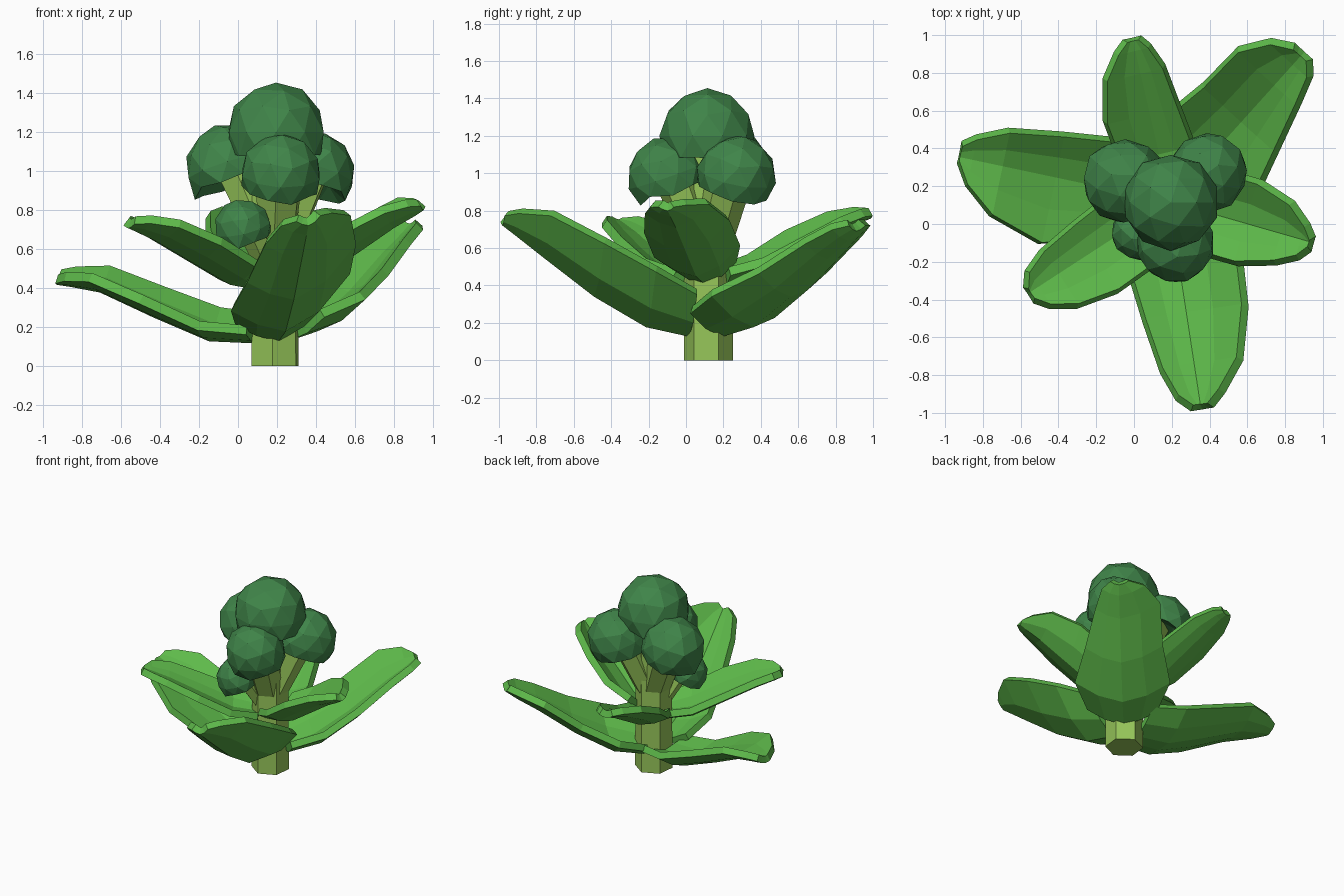
import bpy, bmesh, math, random
from mathutils import Vector

if "Cube" in bpy.data.objects:
    bpy.data.objects.remove(bpy.data.objects["Cube"])

random.seed(4)


def material(name, rgb):
    m = bpy.data.materials.new(name)
    m.diffuse_color = (*rgb, 1)
    m.use_nodes = True
    m.node_tree.nodes["Principled BSDF"].inputs["Base Color"].default_value = m.diffuse_color
    return m


LEAF = material("leaf green", (0.112, 0.49, 0.069))
FLORET = material("floret dark green", (0.05, 0.231, 0.066))
STEM = material("stem pale green", (0.305, 0.56, 0.10))

AX, AY = 0.19, 0.12  # plant axis


def finish(name, bm, mat):
    bmesh.ops.recalc_face_normals(bm, faces=bm.faces[:])
    me = bpy.data.meshes.new(name)
    bm.to_mesh(me)
    bm.free()
    me.materials.append(mat)
    ob = bpy.data.objects.new(name, me)
    bpy.context.collection.objects.link(ob)
    return ob


def tube(name, path, sides=6):
    """Closed faceted tube through horizontal rings (x, y, z, radius)."""
    bm = bmesh.new()
    rings = []
    for x, y, z, r in path:
        rings.append([bm.verts.new((x + r * math.cos(2 * math.pi * i / sides + 0.42),
                                    y + r * math.sin(2 * math.pi * i / sides + 0.42), z))
                      for i in range(sides)])
    for a, b in zip(rings, rings[1:]):
        for i in range(sides):
            j = (i + 1) % sides
            bm.faces.new((a[i], a[j], b[j], b[i]))
    bm.faces.new(rings[0])
    bm.faces.new(rings[-1])
    return finish(name, bm, STEM)


def floret(name, centre, r, tilt):
    """Faceted dome with a jagged rim and a hollowed underside, tilted outward."""
    bm = bmesh.new()
    bmesh.ops.create_icosphere(bm, subdivisions=2, radius=r)
    for v in bm.verts:
        h = v.co.z / r
        if h < -0.6:                      # push underside inward
            v.co.z = -0.15 * r
        elif h < -0.3:                    # ragged rim
            v.co.x *= 1.08
            v.co.y *= 1.08
            v.co.z = (-0.40 + random.uniform(-0.1, 0.08)) * r
        else:
            v.co *= random.uniform(0.99, 1.03)
    ob = finish(name, bm, FLORET)
    ob.rotation_mode = 'QUATERNION'
    ob.rotation_quaternion = Vector((0, 0, 1)).rotation_difference(Vector(tilt))
    ob.location = centre
    return ob


STATIONS = (0.09, 0.3, 0.55, 0.8, 0.94, 1.0)


def leaf(name, azimuth, length, heights, left, right, cup_l, cup_r):
    """Cupped leaf: midrib heights and half widths at each station along it."""
    a = math.radians(azimuth)
    u = Vector((math.cos(a), math.sin(a), 0))
    w = Vector((-u.y, u.x, 0))
    bm = bmesh.new()
    rows = []
    for s, z, hl, hr in zip(STATIONS, heights, left, right):
        row = []
        for f in (-1, -0.5, 0, 0.5, 1):
            t = f * (hl if f > 0 else hr)
            cup = cup_l if f > 0 else cup_r
            p = Vector((AX, AY, z)) + u * s * length + w * t
            p.z += cup * abs(t) * abs(f) ** 0.6
            row.append(bm.verts.new(p))
        rows.append(row)
    for p, q in zip(rows, rows[1:]):
        for i in range(4):
            bm.faces.new((p[i], q[i], q[i + 1], p[i + 1]))
    ob = finish(name, bm, LEAF)
    mod = ob.modifiers.new("thickness", 'SOLIDIFY')
    mod.thickness = 0.05
    mod.offset = 0
    return ob


# Lower ring of leaves
leaf("lower_leaf_front", -81.3, 1.10, (.15, .20, .36, .57, .69, .74),
     (.24, .32, .31, .24, .12, .05), (.21, .27, .23, .18, .12, .05), 0.9, 0.38)
leaf("lower_leaf_left", 168, 1.14, (.14, .15, .27, .40, .43, .44),
     (.22, .28, .36, .27, .14, .03), (.22, .26, .23, .19, .12, .07), 0.2, 0.5)
leaf("lower_leaf_back_right", 48, 1.05, (.15, .20, .36, .56, .66, .71),
     (.22, .32, .28, .27, .17, .06), (.24, .32, .24, .16, .11, .05), 0.45, 0.5)

# Upper ring of leaves
leaf("upper_leaf_back", 103, 0.88, (.42, .46, .58, .70, .76, .78),
     (.16, .21, .24, .19, .10, .04), (.16, .19, .16, .13, .08, .04), 0.4, 0.35)
leaf("upper_leaf_right", -16, 0.78, (.43, .47, .60, .73, .79, .82),
     (.16, .23, .23, .17, .08, .02), (.16, .22, .22, .16, .10, .04), 0.7, 0.45)
leaf("upper_leaf_front_left", 213, 0.89, (.41, .44, .55, .66, .71, .73),
     (.16, .24, .25, .20, .12, .05), (.16, .2, .18, .15, .10, .03), 0.35, 0.4)

# Main stem and crown floret
tube("main_stem", [(AX, AY, 0, .132), (AX, AY, .65, .13), (AX, AY, 1.17, .13)])
floret("crown_floret", (.195, .115, 1.2), .252, (0, 0, 1))

# Side florets, each on its own branch: centre, radius, branch start height
side = {
    "front": ((.22, -.105, .985), .207, .60, .13),
    "left": ((-.05, .23, 1.02), .222, .62, .13),
    "right": ((.39, .27, .99), .21, .60, .13),
    "small": ((.025, -.045, .71), .146, .46, .08),
}
for key, (c, r, z0, br) in side.items():
    out = Vector((c[0] - AX, c[1] - AY, 0)).normalized()
    floret(key + "_floret", c, r, out * 0.35 + Vector((0, 0, 1)))
    tube(key + "_branch", [(AX + out.x * .03, AY + out.y * .03, z0, br * .8),
                           (c[0] - out.x * .05, c[1] - out.y * .05, c[2], br)])
